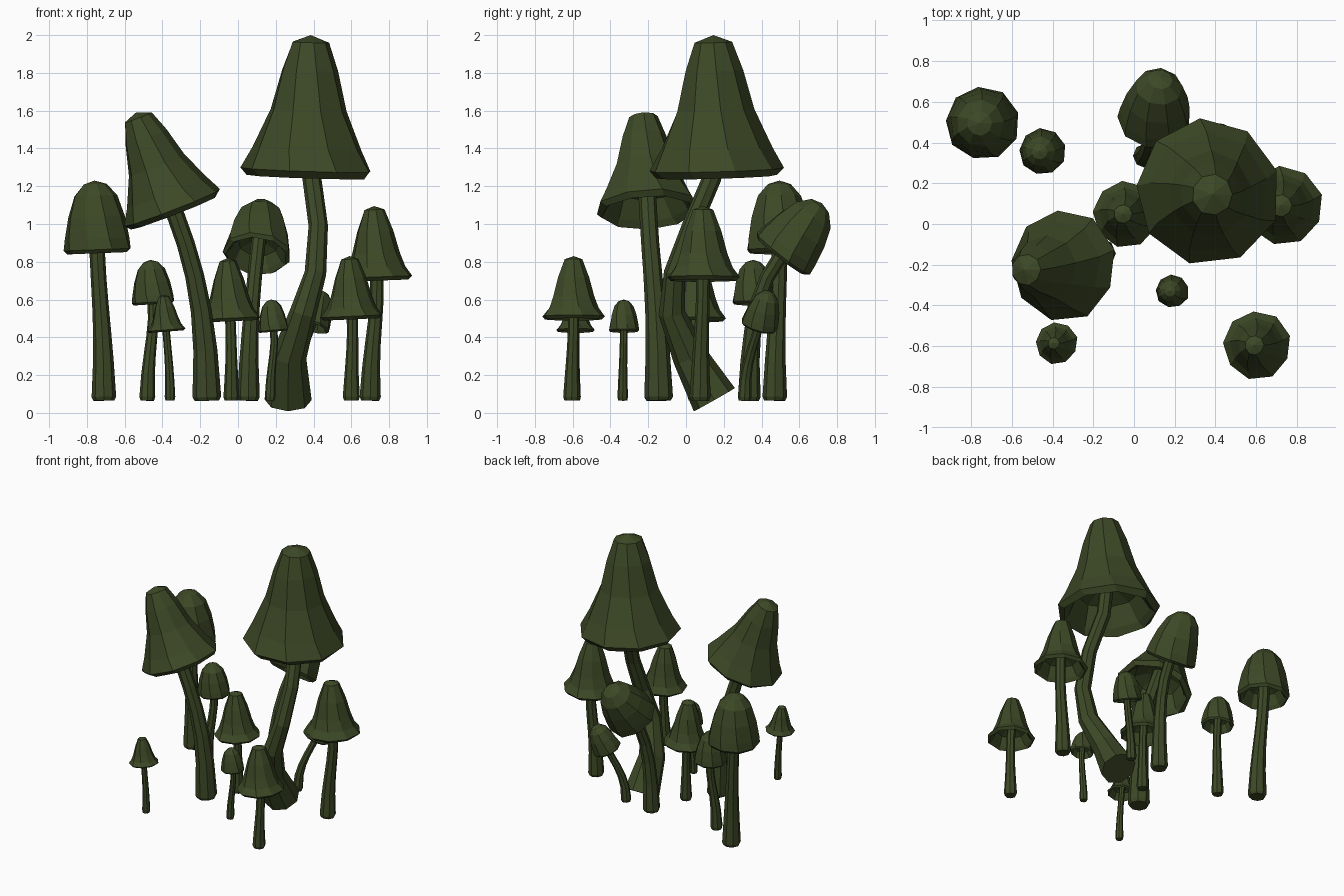
import bpy, bmesh, math, random
from mathutils import Vector

if "Cube" in bpy.data.objects:
    bpy.data.objects.remove(bpy.data.objects["Cube"])

random.seed(4)
UP = Vector((0, 0, 1))
green = bpy.data.materials.new("dark_moss_green")
green.diffuse_color = (0.046, 0.065, 0.019, 1)
green.use_nodes = True
green.node_tree.nodes["Principled BSDF"].inputs["Base Color"].default_value = green.diffuse_color

# cap profiles: (radius fraction, height fraction), tip to rim, then the shared rim and hollow
RIM = [(1, .05), (.9, 0), (.8, .06), (.6, .24), (.3, .3)]
BELL = [(.28, .95), (.43, .75), (.58, .47), (.83, .2)] + RIM
FLARED = [(.28, .95), (.5, .66), (.66, .36), (.8, .18)] + RIM
DOME = [(.34, .95), (.64, .79), (.84, .5), (.96, .2)] + RIM


def skin(name, rings, sides, start_tip, end_tip, twist=0.0, wobble=0.0):
    """Bridge (centre, axis, radius) rings into a closed flat-shaded skin."""
    bm = bmesh.new()
    wob = [1 + random.uniform(-wobble, wobble) for _ in range(sides)]
    loops = []
    for k, (c, axis, r) in enumerate(rings):
        q = UP.rotation_difference(axis)
        loop = []
        for i in range(sides):
            a = math.tau * i / sides + k * twist
            loop.append(bm.verts.new(c + q @ Vector((math.cos(a), math.sin(a), 0)) * r * wob[i]))
        loops.append(loop)
    for lo, hi in zip(loops, loops[1:]):
        for i in range(sides):
            j = (i + 1) % sides
            bm.faces.new((lo[i], lo[j], hi[j], hi[i]))
    for loop, tip in ((loops[0], start_tip), (loops[-1], end_tip)):
        v = bm.verts.new(tip)
        for i in range(sides):
            bm.faces.new((loop[i], loop[(i + 1) % sides], v))
    bmesh.ops.recalc_face_normals(bm, faces=bm.faces)
    me = bpy.data.meshes.new(name)
    bm.to_mesh(me)
    bm.free()
    me.materials.append(green)
    bpy.context.collection.objects.link(bpy.data.objects.new(name, me))


def bend(base, rim, axis, steps=5):
    """Stem path: rises straight from the ground, then curves into the cap axis."""
    h = rim.z - base.z
    p1, p2 = base + UP * h * .45, rim - axis * h * .3
    ts = [i / steps for i in range(steps + 1)]
    return [base * (1 - t)**3 + p1 * 3 * t * (1 - t)**2 + p2 * 3 * t * t * (1 - t) + rim * t**3
            for t in ts]


def stem(name, pts, base_r, inside):
    """Tapered tube with a swollen foot, run on into the cap hollow."""
    top_r, n = .004 + .57 * base_r, len(pts) - 1
    if base_r > .1:                       # the giant narrows more
        top_r = .05
    rings = []
    for i, p in enumerate(pts):
        d = (pts[min(i + 1, n)] - pts[max(i - 1, 0)]).normalized()
        rings.append((p, d, top_r + (base_r - top_r) * (1 - i / n)**2.5))
    if base_r < .1:                       # rounded foot
        p, d, r = rings[0]
        rings.insert(0, (p - d * .02, d, r * .85))
    rings.append((inside, rings[-1][1], top_r))
    skin(name, rings, 8, rings[0][0], inside)


def mushroom(name, profile, foot, rim, radius, height, lean=(-.015, 0), path=None):
    """foot: x, y, radius; rim: cap rim centre; lean: tip offset from the rim centre."""
    c = Vector(rim)
    a = c + Vector((*lean, height))
    axis = (a - c).normalized()
    rings = [(c.lerp(a, t), axis, radius * r * 1.02) for r, t in profile]
    skin(name + "_cap", rings, 9, a, c.lerp(a, .32), twist=.07, wobble=.03)
    pts = path or bend(Vector((foot[0], foot[1], .085)), c, axis)
    stem(name + "_stem", pts, foot[2], c.lerp(a, .36))


# giant mushroom with its crooked stem
crooked = [Vector(p) for p in ((.265, .15, .07), (.27, .02, .3), (.345, -.075, .53),
                               (.41, -.06, .74), (.425, .03, .99), (.39, .14, 1.25))]
mushroom("giant", BELL, (0, 0, .125), (.36, .165, 1.25), .352, .75, (.025, -.02), crooked)

# leaning mushrooms
mushroom("leaning_large", BELL, (-.165, -.145, .076), (-.335, -.2, 1.06), .268, .53, (-.205, -.025))
mushroom("back_leaning", DOME, (.055, .335, .06), (.1, .5, .83), .176, .28, (.03, .22))
mushroom("back_small", DOME, (.285, .31, .036), (.385, .385, .455), .1, .19, (.065, .055))

# upright mushrooms
mushroom("left_tall", DOME, (-.71, .47, .065), (-.745, .495, .845), .178, .385)
mushroom("left_small", DOME, (-.48, .32, .042), (-.45, .355, .575), .112, .235)
mushroom("front_left_tiny", FLARED, (-.36, -.585, .028), (-.38, -.585, .43), .102, .195)
mushroom("middle", FLARED, (-.035, .05, .042), (-.04, .05, .485), .16, .335)
mushroom("right", FLARED, (.7, .075, .056), (.735, .09, .7), .187, .395)
mushroom("front_right", FLARED, (.6, -.605, .045), (.605, -.595, .495), .163, .335)
mushroom("front_tiny", DOME, (.17, -.335, .028), (.19, -.33, .43), .08, .17)
